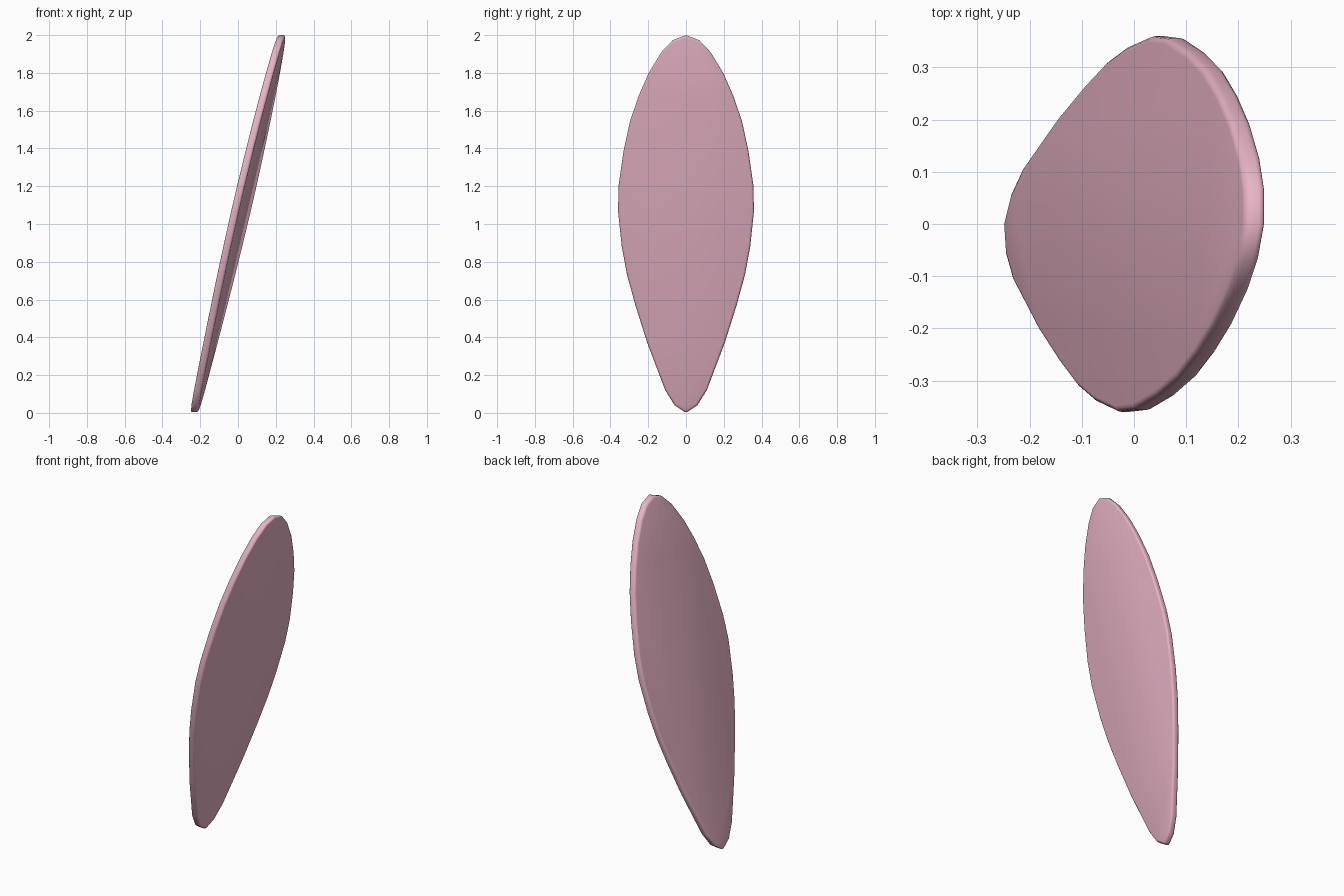
import bpy, bmesh

if "Cube" in bpy.data.objects:
    bpy.data.objects.remove(bpy.data.objects["Cube"])

# Half outline of the petal: (half width along y, height z), bottom to top
HALF = [(0, 0), (.06, .04), (.11, .12), (.205, .37), (.268, .57), (.312, .73),
        (.34, .88), (.36, 1.07), (.356, 1.21), (.33, 1.39), (.296, 1.545),
        (.25, 1.68), (.197, 1.80), (.13, 1.91), (.07, 1.973), (0, 2.0)]
THICK, LEAN, TWIST = 0.041, 0.2315, 0.09

# Mirror the half profile into a closed loop
loop = HALF + [(-y, z) for y, z in HALF[-2:0:-1]]

# Two leaning faces joined by a rim
bm = bmesh.new()
sides = [[bm.verts.new((LEAN * (z - 1) + TWIST * y + s * THICK / 2, y, z))
          for y, z in loop] for s in (-1, 1)]
bm.faces.new(sides[0])
bm.faces.new(sides[1])
n = len(loop)
for i in range(n):
    j = (i + 1) % n
    bm.faces.new((sides[0][i], sides[0][j], sides[1][j], sides[1][i]))
bmesh.ops.recalc_face_normals(bm, faces=bm.faces)
mesh = bpy.data.meshes.new("petal")
bm.to_mesh(mesh)
bm.free()
petal = bpy.data.objects.new("petal", mesh)
bpy.context.collection.objects.link(petal)

# Rounded rim
bevel = petal.modifiers.new("rounded_rim", 'BEVEL')
bevel.width = 0.012
bevel.segments = 3
bevel.limit_method = 'ANGLE'
bevel.angle_limit = 0.9
mesh.shade_smooth()

# Pink colour
mat = bpy.data.materials.new("pink")
mat.diffuse_color = (0.80, 0.45, 0.56, 1)
mat.use_nodes = True
mat.node_tree.nodes["Principled BSDF"].inputs["Base Color"].default_value = mat.diffuse_color
mesh.materials.append(mat)
